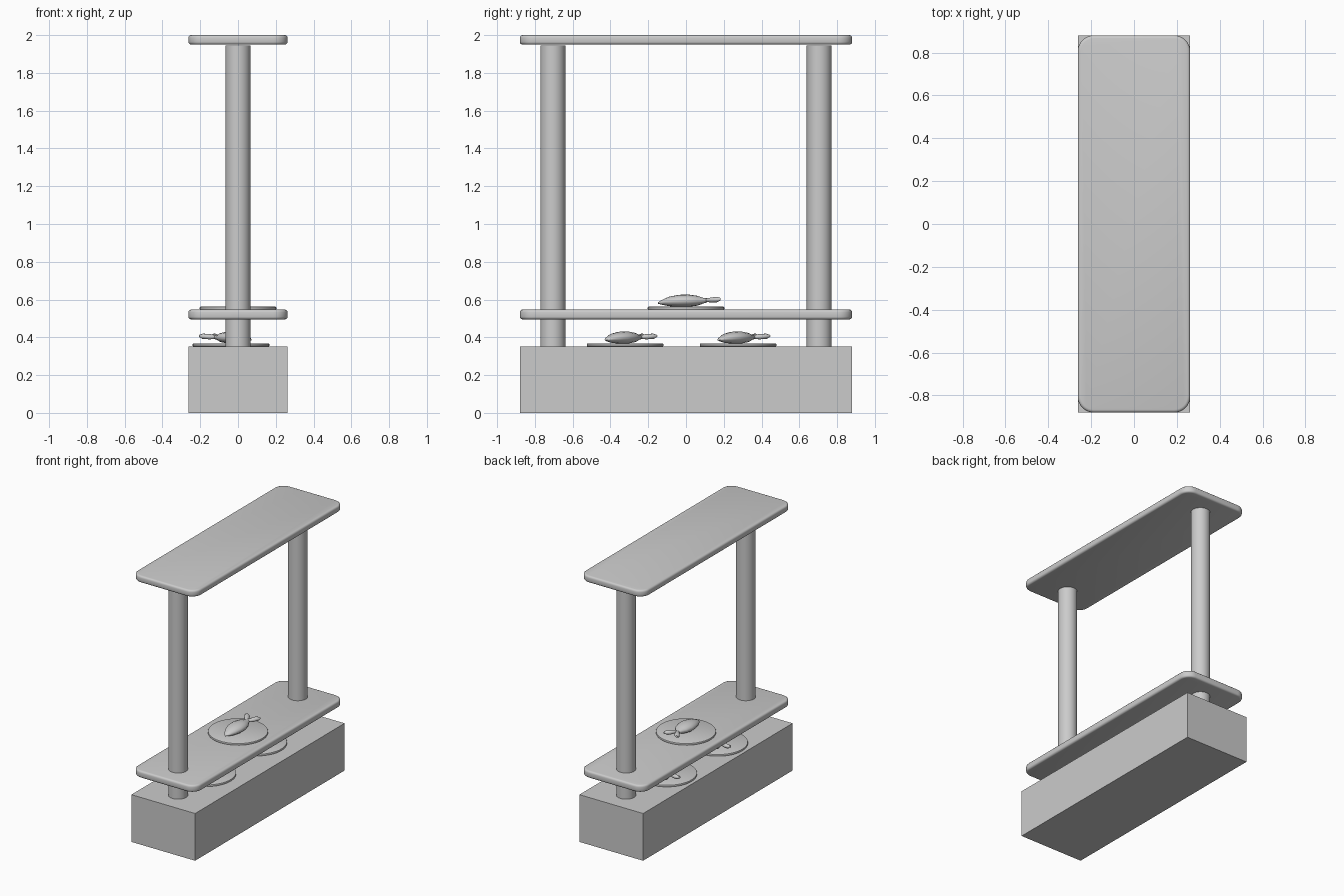
import bpy, bmesh, math
from mathutils import Matrix

if "Cube" in bpy.data.objects:
    bpy.data.objects.remove(bpy.data.objects["Cube"])


def finish(bm, name, smooth=None):
    bmesh.ops.recalc_face_normals(bm, faces=bm.faces)
    me = bpy.data.meshes.new(name)
    bm.to_mesh(me)
    bm.free()
    ob = bpy.data.objects.new(name, me)
    bpy.context.collection.objects.link(ob)
    if smooth is not None:
        bpy.ops.object.select_all(action='DESELECT')
        ob.select_set(True)
        bpy.context.view_layer.objects.active = ob
        bpy.ops.object.shade_smooth_by_angle(angle=math.radians(smooth))
    return ob


def box(sx, sy, z0, z1):
    bm = bmesh.new()
    m = Matrix.Translation((0, 0, (z0 + z1) / 2)) @ Matrix.Diagonal((sx, sy, z1 - z0, 1))
    bmesh.ops.create_cube(bm, size=1, matrix=m)
    return bm


def cylinder(name, r, x, y, z0, z1, sides, bevel=0):
    bm = bmesh.new()
    bmesh.ops.create_cone(bm, cap_ends=True, segments=sides, radius1=r, radius2=r,
                          depth=z1 - z0, matrix=Matrix.Translation((x, y, (z0 + z1) / 2)))
    if bevel:
        rim = [e for e in bm.edges if abs(e.verts[0].co.z - e.verts[1].co.z) < 1e-5]
        bmesh.ops.bevel(bm, geom=rim, offset=bevel, segments=2, profile=0.5, affect='EDGES')
    return finish(bm, name, 40)


def shelf(name, z0, z1):
    # rounded plan corners, then softened rims
    bm = box(0.525, 1.76, z0, z1)
    up = [e for e in bm.edges if abs(e.verts[0].co.z - e.verts[1].co.z) > 0.01]
    bmesh.ops.bevel(bm, geom=up, offset=0.075, segments=8, profile=0.5, affect='EDGES')
    rim = [e for e in bm.edges if abs(e.verts[0].co.z - e.verts[1].co.z) < 1e-5]
    bmesh.ops.bevel(bm, geom=rim, offset=0.014, segments=3, profile=0.5, affect='EDGES')
    return finish(bm, name, 180)


# Fish sections: position along body, half width, half height, centre height
FISH = [(-0.148, 0.006, 0.004, 0.022), (-0.13, 0.022, 0.012, 0.025),
        (-0.09, 0.044, 0.025, 0.030), (-0.04, 0.058, 0.032, 0.033),
        (0.01, 0.060, 0.033, 0.034), (0.06, 0.046, 0.026, 0.034),
        (0.095, 0.024, 0.014, 0.034), (0.112, 0.017, 0.011, 0.036)]


def loft(bm, rows, n=16):
    rings = [[bm.verts.new((w * math.cos(a), y, z + h * math.sin(a)))
              for a in (2 * math.pi * i / n for i in range(n))] for y, w, h, z in rows]
    for a, b in zip(rings, rings[1:]):
        for i in range(n):
            bm.faces.new((a[i], a[(i + 1) % n], b[(i + 1) % n], b[i]))
    bm.faces.new(rings[0])
    bm.faces.new(rings[-1])


def fish(name, x, y, z, turn):
    bm = bmesh.new()
    loft(bm, FISH)
    # two-lobed tail
    for s in (-1, 1):
        before = set(bm.verts)
        loft(bm, [(0.10, 0.010, 0.009, 0.036), (0.135, 0.020, 0.014, 0.038),
                  (0.165, 0.022, 0.015, 0.040), (0.182, 0.010, 0.007, 0.042)], 10)
        for v in bm.verts:
            if v not in before:
                v.co.x += s * (0.004 + 0.55 * (v.co.y - 0.10))
    bm.transform(Matrix.Translation((x, y, z)) @ Matrix.Rotation(math.radians(turn), 4, 'Z'))
    return finish(bm, name, 60)


# Base block
finish(box(0.525, 1.76, 0, 0.352), "base_block")

# Posts
for label, y in (("front", -0.705), ("back", 0.705)):
    cylinder(label + "_post", 0.066, 0, y, 0.352, 1.945, 48)

# Shelf and roof
shelf("lower_shelf", 0.495, 0.547)
shelf("roof_slab", 1.95, 2.0)

# Plates with fish
for label, x, y, z, turn in (("shelf", 0, 0, 0.547, 0),
                             ("base_front", -0.037, -0.322, 0.352, 45),
                             ("base_back", -0.037, 0.276, 0.352, 45)):
    cylinder(label + "_plate", 0.203, x, y, z, z + 0.015, 48, 0.004)
    fish(label + "_fish", x, y, z + 0.013, turn)
